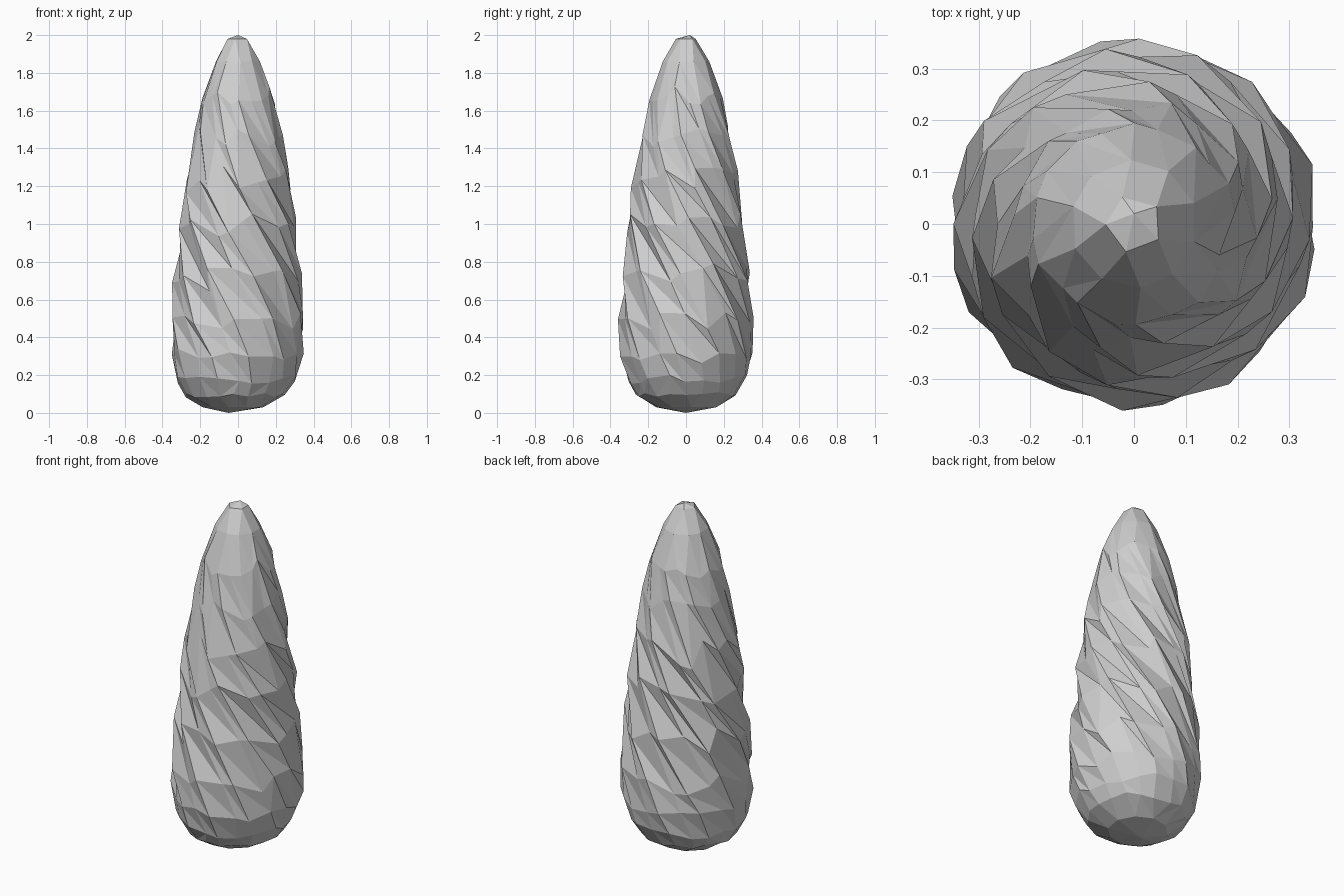
import bpy
import bmesh
import math
import random

random.seed(11)
if "Cube" in bpy.data.objects:
    bpy.data.objects.remove(bpy.data.objects["Cube"], do_unlink=True)

COLUMNS = 20

# Outline of the body: (height, radius)
PROFILE = [(0, 0.05), (0.03, 0.16), (0.09, 0.262), (0.2, 0.33), (0.35, 0.358),
           (0.55, 0.356), (0.88, 0.324), (1.2, 0.288), (1.45, 0.239),
           (1.69, 0.187), (1.85, 0.127), (1.98, 0.055), (2, 0)]

# Rings of corners: (height, columns sharing a corner, up and down stagger)
RINGS = [(0.03, 2, 0), (0.095, 1, 0.015), (0.18, 1, 0.025), (0.3, 1, 0.04),
         (0.48, 1, 0.06), (0.72, 1, 0.08), (0.98, 1, 0.08), (1.23, 1, 0.08),
         (1.47, 1, 0.06), (1.68, 1, 0.05), (1.86, 2, 0), (1.98, 4, 0)]


def radius_at(z):
    for (z0, r0), (z1, r1) in zip(PROFILE, PROFILE[1:]):
        if z <= z1:
            return r0 + (r1 - r0) * (z - z0) / (z1 - z0)
    return 0.0


def twist_at(z):
    # Strong twist through the middle, little at the tip and base
    t = min(max((z - 0.15) / 1.65, 0), 1)
    return -2.3 * (0.5 * t + 0.5 * t * t * (3 - 2 * t))


def lean_at(z):
    # The rounded base sits slightly to one side
    return -0.03 * max(0, 1 - z / 0.3)


# Stone grey material
stone = bpy.data.materials.new("stone_grey")
stone.use_nodes = True
grey = (0.62, 0.62, 0.62, 1)
stone.diffuse_color = grey
stone.node_tree.nodes["Principled BSDF"].inputs["Base Color"].default_value = grey

# Corners of the spike, one list entry per column, shared where columns merge
bm = bmesh.new()
rows = [[bm.verts.new((-0.05, 0, 0))] * COLUMNS]
for height, group, stagger in RINGS:
    row = []
    # Spiral steps fade out toward the tip and the base
    step = min(1, height / 0.4, (2 - height) / 0.5) if group == 1 else 0
    for first in range(0, COLUMNS, group):
        z = height + stagger * random.uniform(-1, 1)
        valley = first % 2 * step
        column = first + (group - 1) / 2 + 0.3 * valley + random.uniform(-0.15, 0.15)
        angle = math.tau * column / COLUMNS + twist_at(z)
        r = radius_at(z) * (1.012 - 0.045 * valley + random.uniform(-0.015, 0.01))
        corner = bm.verts.new((lean_at(z) + r * math.cos(angle), r * math.sin(angle), z))
        row += [corner] * group
    rows.append(row)
rows.append([bm.verts.new((0, 0.02, 2))] * COLUMNS)

# Flat facets between neighbouring rings
for low, high in zip(rows, rows[1:]):
    for c in range(COLUMNS):
        n = (c + 1) % COLUMNS
        corners = list(dict.fromkeys((low[c], low[n], high[n], high[c])))
        if len(corners) > 2:
            bm.faces.new(corners)

# Split bent facets along the spiral, then merge the level ones
bmesh.ops.triangulate(bm, faces=bm.faces[:], quad_method='LONG_EDGE')
bmesh.ops.dissolve_limit(bm, angle_limit=math.radians(4),
                         verts=bm.verts[:], edges=bm.edges[:])
bmesh.ops.recalc_face_normals(bm, faces=bm.faces[:])

mesh = bpy.data.meshes.new("twisted_spike")
bm.to_mesh(mesh)
bm.free()
mesh.materials.append(stone)
spike = bpy.data.objects.new("twisted_spike", mesh)
bpy.context.collection.objects.link(spike)
